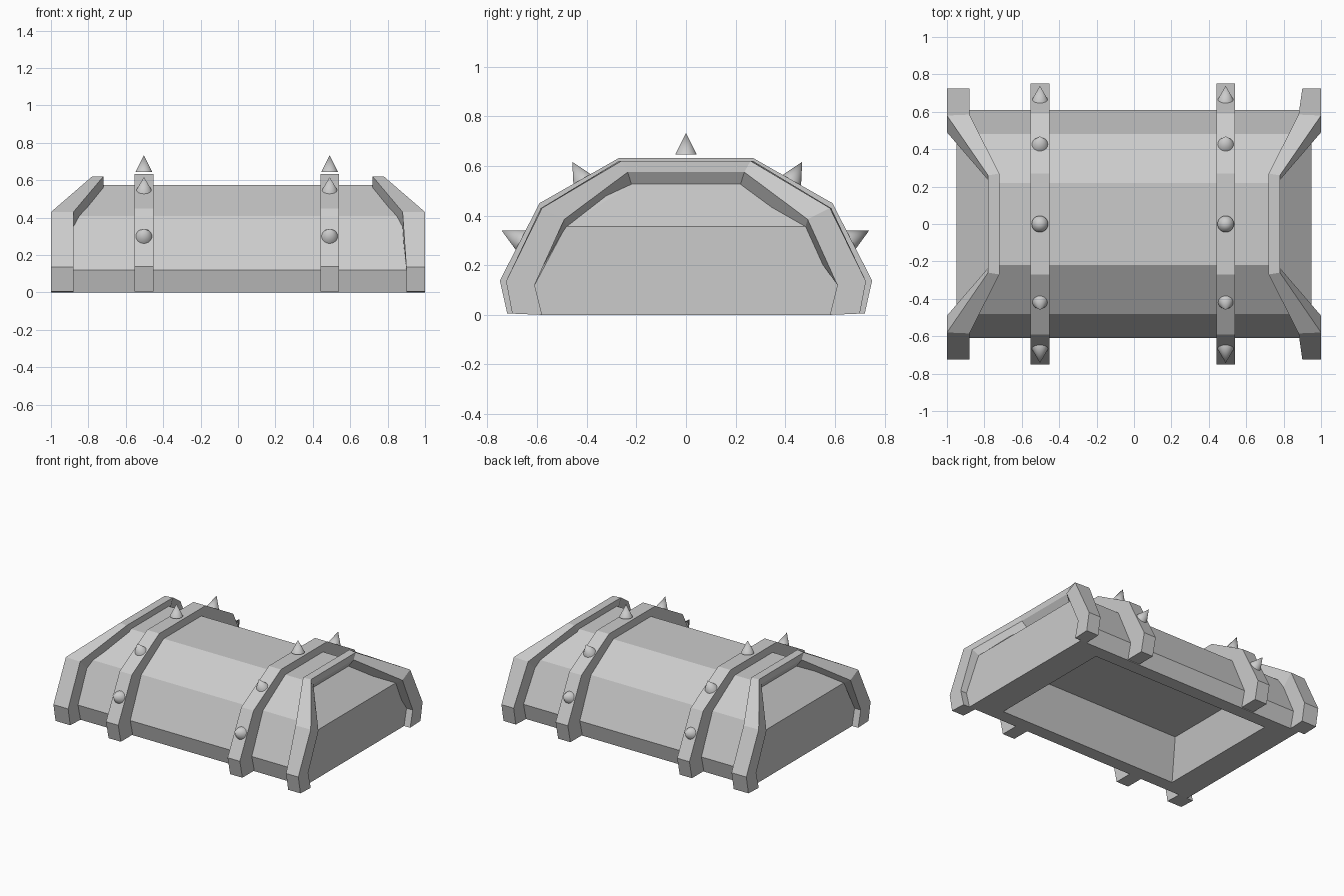
import bpy, bmesh
from mathutils import Vector

if "Cube" in bpy.data.objects:
    bpy.data.objects.remove(bpy.data.objects["Cube"])


def finish(bm, name):
    bmesh.ops.recalc_face_normals(bm, faces=bm.faces)
    mesh = bpy.data.meshes.new(name)
    bm.to_mesh(mesh)
    bm.free()
    obj = bpy.data.objects.new(name, mesh)
    bpy.context.collection.objects.link(obj)
    return obj


def arch(half):
    """Complete an arch: front half (x, y, z) points plus their mirror in y."""
    front = [(x, -y, z) for x, y, z in half]
    return front + [(x, y, z) for x, y, z in reversed(half)]


def flip_x(points):
    return [(-x, y, z) for x, y, z in points]


def sweep_arch(name, corners):
    """Four-cornered bar: each corner is an arch running front to back."""
    bm = bmesh.new()
    lines = [[bm.verts.new(p) for p in c] for c in corners]
    for a, b in zip(lines, lines[1:] + lines[:1]):
        for i in range(len(a) - 1):
            bm.faces.new((a[i], a[i + 1], b[i + 1], b[i]))
    bm.faces.new([l[0] for l in lines])
    bm.faces.new([l[-1] for l in lines])
    return finish(bm, name)


# Lid body: faceted barrel with partly sloped end panels
shell = arch([(0.90, 0.58, 0), (0.90, 0.61, 0.12), (0.88, 0.48, 0.41), (0.725, 0.22, 0.575)])
panel = arch([(0.95, 0.58, 0), (0.95, 0.61, 0.12), (0.95, 0.485, 0.355), (0.75, 0.22, 0.525)])
bm = bmesh.new()
rings = [[bm.verts.new(p) for p in s] for s in (panel, shell, flip_x(shell), flip_x(panel))]
for a, b in zip(rings, rings[1:]):
    for i in range(7):
        bm.faces.new((a[i], a[i + 1], b[i + 1], b[i]))
for r in (rings[0], rings[-1]):
    bm.faces.new((r[0], r[1], r[2], r[5], r[6], r[7]))
    bm.faces.new(r[2:6])
bottom = bm.faces.new([r[0] for r in rings] + [r[7] for r in reversed(rings)])
bmesh.ops.recalc_face_normals(bm, faces=bm.faces)

# Underside: flat border, then a tapered hollow
for sx, sy, dz in ((0.775, 0.83, 0), (0.90, 0.75, 0.27)):
    bottom = bmesh.ops.extrude_discrete_faces(bm, faces=[bottom])["faces"][0]
    for v in bottom.verts:
        v.co = (v.co.x * sx, v.co.y * sy, v.co.z + dz)
finish(bm, "lid_body")


# End rims: arches that lean inward toward the top
def rim(w):
    """w is the x position of the inner side of the upright legs."""
    return [
        arch([(1, 0.70, 0.005), (1, 0.725, 0.135), (1, 0.58, 0.43), (0.78, 0.26, 0.62)]),
        arch([(w, 0.70, 0.005), (w, 0.725, 0.135), (0.88, 0.585, 0.43), (0.72, 0.27, 0.62)]),
        arch([(w, 0.58, 0.0), (w, 0.61, 0.12), (0.88, 0.47, 0.315), (0.72, 0.205, 0.48)]),
        arch([(1, 0.58, 0.0), (1, 0.61, 0.12), (1, 0.49, 0.385), (0.78, 0.235, 0.575)])]


sweep_arch("right_rim", rim(0.90))
sweep_arch("left_rim", [flip_x(c) for c in rim(0.88)])

# Straps over the lid, each with five studs
band_outer = [(0.72, 0.005), (0.75, 0.138), (0.59, 0.45), (0.27, 0.632)]
band_inner = [(0.58, 0.005), (0.607, 0.12), (0.478, 0.407), (0.219, 0.572)]
studs = [((0, 0.645), (0, 1)),
         ((0.425, 0.54), (0.49, 0.87)), ((-0.415, 0.54), (-0.49, 0.87)),
         ((0.66, 0.30), (0.89, 0.46)), ((-0.665, 0.30), (-0.89, 0.46))]
for side, cx in (("left", -0.503), ("right", 0.49)):
    def at(x, prof):
        return arch([(x, y, z) for y, z in prof])
    a, b = cx - 0.05, cx + 0.05
    sweep_arch(side + "_strap", [at(a, band_outer), at(b, band_outer),
                                 at(b, band_inner), at(a, band_inner)])
    for i, ((y, z), (ny, nz)) in enumerate(studs):
        axis = Vector((0, ny, nz)).normalized()
        bpy.ops.mesh.primitive_cone_add(
            vertices=32, radius1=0.044, depth=0.088,
            location=Vector((cx, y, z)) + axis * 0.044,
            rotation=axis.to_track_quat('Z', 'Y').to_euler())
        bpy.context.object.name = f"{side}_spike_{i + 1}"
        bpy.ops.object.shade_smooth_by_angle()
